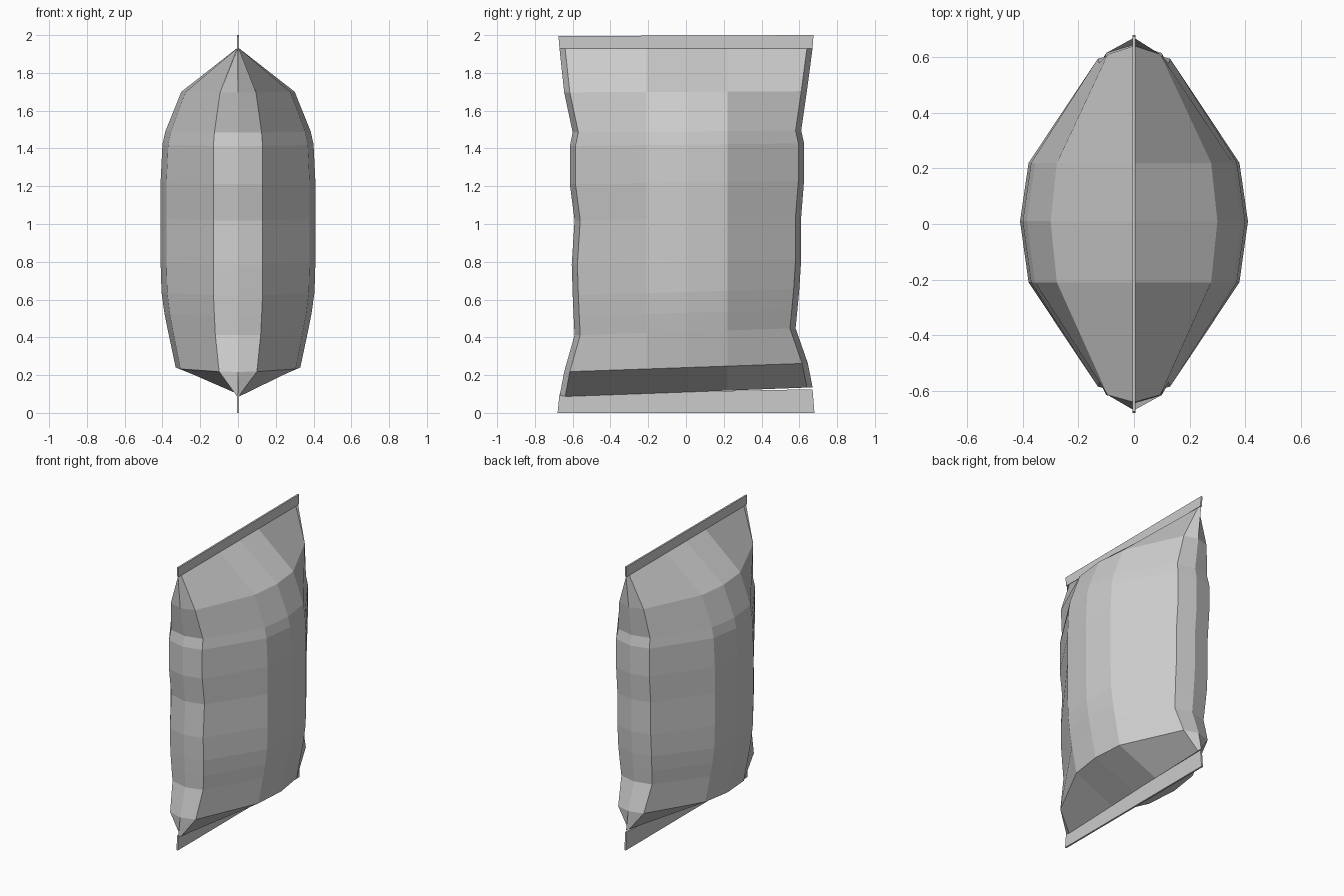
import bpy
import bmesh

cube = bpy.data.objects.get("Cube")
if cube:
    bpy.data.objects.remove(cube, do_unlink=True)

foil = bpy.data.materials.new("light_grey_foil")
foil.use_nodes = True
COLOUR = (0.6, 0.6, 0.6, 1)
foil.diffuse_color = COLOUR
foil.node_tree.nodes["Principled BSDF"].inputs["Base Color"].default_value = COLOUR


def make_object(name, bm):
    bmesh.ops.recalc_face_normals(bm, faces=bm.faces)
    mesh = bpy.data.meshes.new(name)
    bm.to_mesh(mesh)
    bm.free()
    mesh.materials.append(foil)
    obj = bpy.data.objects.new(name, mesh)
    bpy.context.collection.objects.link(obj)
    return obj


# Pillow sections: height, belly half width, gusset half width, front fold, back fold
SECTIONS = [
    (0.11, 0.006, 0.004, 0.67, 0.67),
    (0.24, 0.33, 0.10, 0.645, 0.645),
    (0.43, 0.37, 0.12, 0.59, 0.58),
    (0.53, 0.39, 0.125, 0.595, 0.59),
    (0.64, 0.405, 0.13, 0.60, 0.60),
    (0.80, 0.41, 0.13, 0.605, 0.61),
    (1.03, 0.41, 0.13, 0.59, 0.61),
    (1.22, 0.41, 0.13, 0.615, 0.625),
    (1.42, 0.40, 0.13, 0.615, 0.625),
    (1.49, 0.385, 0.125, 0.60, 0.61),
    (1.70, 0.30, 0.095, 0.645, 0.64),
    (1.93, 0.006, 0.004, 0.67, 0.67),
]


def section_ring(bm, z, belly, gusset, front, back):
    # Half outline from the front fold round to the back fold, then mirrored
    half = [(0, -front), (gusset, 0.03 - front), (belly * 0.925, -0.21),
            (belly, 0.01), (belly * 0.925, 0.22), (gusset, back - 0.03), (0, back)]
    outline = half + [(-x, y) for x, y in half[-2:0:-1]]
    tilt = 0.024 * max(0, 1 - z / 1.93)
    return [bm.verts.new((x, y, z + tilt * y / 0.6)) for x, y in outline]


# Puffed bag body with folded sides
bm = bmesh.new()
rings = [section_ring(bm, *s) for s in SECTIONS]
for low, high in zip(rings, rings[1:]):
    for i in range(len(low)):
        j = (i + 1) % len(low)
        bm.faces.new((low[i], low[j], high[j], high[i]))
bm.faces.new(rings[0])
bm.faces.new(rings[-1])
make_object("bag_body", bm)


# Flat crimped seals along the two ends
def seal(name, outline, half_thickness=0.006):
    bm = bmesh.new()
    sides = [[bm.verts.new((x, y, z)) for y, z in outline]
             for x in (-half_thickness, half_thickness)]
    for side in sides:
        bm.faces.new(side)
    for i in range(len(outline)):
        j = (i + 1) % len(outline)
        bm.faces.new((sides[0][i], sides[0][j], sides[1][j], sides[1][i]))
    make_object(name, bm)


seal("bottom_seal", [(-0.68, 0), (0.68, 0), (0.67, 0.125), (-0.67, 0.1)])
seal("top_seal", [(-0.67, 1.93), (0.67, 1.93), (0.675, 2), (-0.675, 1.995)])
